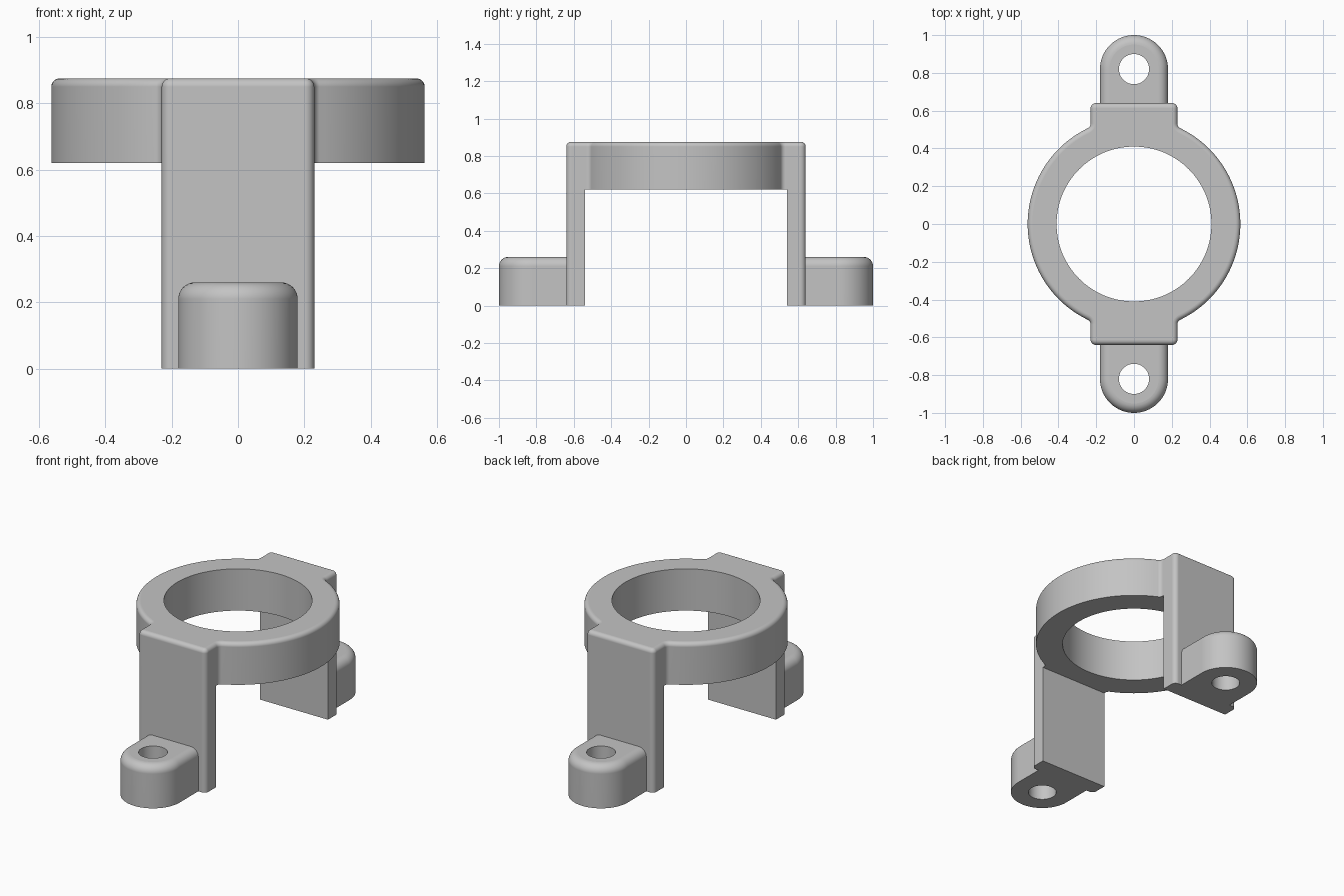
import bpy
import bmesh
from math import sin, cos, pi, sqrt, atan2, radians
from mathutils import Vector

if "Cube" in bpy.data.objects:
    bpy.data.objects.remove(bpy.data.objects["Cube"])

# Main dimensions
RING_R, BORE_R = 0.563, 0.41
RING_Z, TOP_Z = 0.62, 0.875
LEG_W, LEG_IN, LEG_OUT = 0.23, 0.54, 0.64
FOOT_R, FOOT_Y, FOOT_Z, SCREW_R = 0.18, 0.82, 0.26, 0.08
CORNER, FILLET, EDGE, FOOT_EDGE = 0.028, 0.028, 0.025, 0.05

grey = bpy.data.materials.new("plain grey")
grey.use_nodes = True
colour = (0.55, 0.55, 0.55, 1)
grey.diffuse_color = colour
grey.node_tree.nodes["Principled BSDF"].inputs["Base Color"].default_value = colour


def arc(x, y, r, a0, a1, n):
    return [Vector((x + r * cos(a0 + (a1 - a0) * i / n),
                    y + r * sin(a0 + (a1 - a0) * i / n))) for i in range(n + 1)]


def inset(outline, d, fixed_y):
    """Move a counter-clockwise outline inwards, keeping points at fixed_y on that line."""
    result = []
    for i, p in enumerate(outline):
        e1 = (p - outline[i - 1]).normalized()
        e2 = (outline[(i + 1) % len(outline)] - p).normalized()
        n1, n2 = Vector((e1.y, -e1.x)), Vector((e2.y, -e2.x))
        q = p - (n1 + n2) * d / (1 + n1.dot(n2))
        if fixed_y is not None and abs(p.y - fixed_y) < 1e-5:
            q.y = fixed_y
        result.append(q)
    return result


def solid(name, outline, z0, z1, edge=0, hole=None, fixed_y=None, turn=1, steps=8):
    """Extrude an outline, round its top rim and cut an optional round hole."""
    bm = bmesh.new()

    def loop(points, z):
        return [bm.verts.new((turn * p.x, turn * p.y, z)) for p in points]

    def walls(a, b):
        for i in range(len(a)):
            bm.faces.new((a[i - 1], a[i], b[i], b[i - 1])).smooth = True

    rows = [loop(outline, z0), loop(outline, z1 - edge)]
    if edge:
        for k in range(1, steps + 1):
            t = pi / 2 * k / steps
            rows.append(loop(inset(outline, edge * (1 - cos(t)), fixed_y),
                             z1 - edge * (1 - sin(t))))
    for a, b in zip(rows, rows[1:]):
        walls(a, b)
    caps = [[rows[0]], [rows[-1]]]
    if hole:
        low, high = loop(hole, z0), loop(hole, z1)
        walls(low, high)
        caps[0].append(low)
        caps[1].append(high)
    for loops in caps:
        edges = [bm.edges.get((l[i - 1], l[i])) for l in loops for i in range(len(l))]
        bmesh.ops.triangle_fill(bm, edges=edges, use_beauty=True, normal=(0, 0, 1))
    bmesh.ops.recalc_face_normals(bm, faces=bm.faces)
    for e in bm.edges:
        e.smooth = e.calc_face_angle(0) < radians(35)
    mesh = bpy.data.meshes.new(name)
    bm.to_mesh(mesh)
    bm.free()
    mesh.materials.append(grey)
    obj = bpy.data.objects.new(name, mesh)
    bpy.context.collection.objects.link(obj)
    obj.modifiers.new("clean shading", 'WEIGHTED_NORMAL').keep_sharp = True


# Clamp ring with a square lug over each leg: one quadrant, mirrored twice
fy = sqrt((RING_R + FILLET) ** 2 - (LEG_W + FILLET) ** 2)
a = atan2(fy, LEG_W + FILLET)
corner = arc(LEG_W - CORNER, LEG_OUT - CORNER, CORNER, 0, pi / 2, 8)
quadrant = (arc(0, 0, RING_R, 0, a, 32)
            + arc(LEG_W + FILLET, fy, FILLET, a + pi, pi, 8)[1:] + corner)
half = quadrant + [Vector((-p.x, p.y)) for p in reversed(quadrant)][:-1]
ring = half + [-p for p in half]
solid("clamp_ring", ring, RING_Z, TOP_Z, EDGE, arc(0, 0, BORE_R, 0, 2 * pi, 128)[:-1])

# Upright legs and screw feet, the front pair turned half way round
leg = ([Vector((-LEG_W, LEG_IN)), Vector((LEG_W, LEG_IN))] + corner
       + [Vector((-p.x, p.y)) for p in reversed(corner)])
foot = ([Vector((-FOOT_R, LEG_OUT)), Vector((FOOT_R, LEG_OUT))]
        + arc(0, FOOT_Y, FOOT_R, 0, pi, 48))
screw_hole = arc(0, FOOT_Y, SCREW_R, 0, 2 * pi, 48)[:-1]
for side, turn in (("front", -1), ("back", 1)):
    solid(side + "_leg", leg, 0, RING_Z, turn=turn)
    solid(side + "_foot", foot, 0, FOOT_Z, FOOT_EDGE, screw_hole, LEG_OUT, turn)
